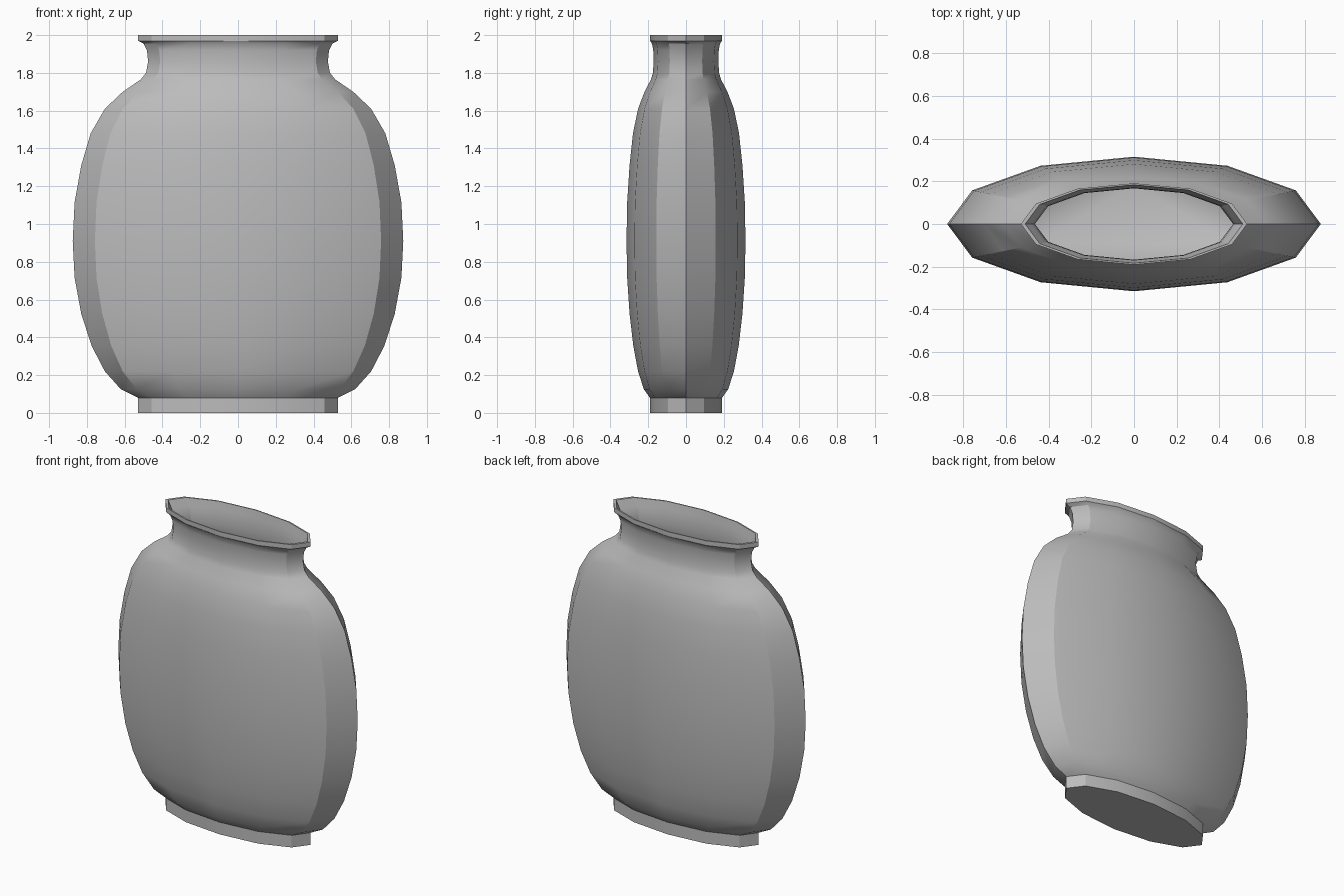
import bpy, bmesh, math

cube = bpy.data.objects.get("Cube")
if cube:
    bpy.data.objects.remove(cube, do_unlink=True)

SIDES = 12
FLATTEN = 0.36  # depth of the oval relative to its width

grey = bpy.data.materials.new("plain grey")
grey.use_nodes = True
grey.diffuse_color = (0.5, 0.5, 0.5, 1)
grey.node_tree.nodes["Principled BSDF"].inputs["Base Color"].default_value = grey.diffuse_color

# Outside profile from foot to lip, as (radius, height)
foot = [(0.53, 0.0), (0.53, 0.08)]
body = [(0.62, 0.125), (0.705, 0.22), (0.775, 0.355), (0.83, 0.525), (0.865, 0.715),
        (0.875, 0.91), (0.865, 1.115), (0.83, 1.31), (0.78, 1.48), (0.705, 1.61),
        (0.61, 1.70), (0.515, 1.765)]
neck = [(0.487, 1.80), (0.476, 1.86), (0.482, 1.92), (0.5, 1.955)]
lip = [(0.53, 1.97), (0.53, 2.0), (0.51, 2.0)]

# Inside follows the outside at a thin wall distance, down to a flat floor
WALL = 0.012
inside = [(r - WALL, z) for r, z in reversed(body + neck)] + [(0.52, 0.09)]
profile = foot + body + neck + lip + inside


def oval_ring(bm, radius, height):
    angles = [2 * math.pi * i / SIDES for i in range(SIDES)]
    return [bm.verts.new((radius * math.cos(a), radius * FLATTEN * math.sin(a), height))
            for a in angles]


# Loft the profile around the oval and cap the base and inner floor
bm = bmesh.new()
rings = [oval_ring(bm, r, z) for r, z in profile]
for low, high in zip(rings, rings[1:]):
    for i in range(SIDES):
        j = (i + 1) % SIDES
        bm.faces.new((low[i], low[j], high[j], high[i]))
bm.faces.new(list(reversed(rings[0])))
bm.faces.new(rings[-1])
bmesh.ops.recalc_face_normals(bm, faces=bm.faces)

mesh = bpy.data.meshes.new("oval_vase")
bm.to_mesh(mesh)
bm.free()
mesh.materials.append(grey)
vase = bpy.data.objects.new("oval_vase", mesh)
bpy.context.collection.objects.link(vase)

# Smooth the gentle curves and keep the strong edges
bpy.ops.object.select_all(action="DESELECT")
vase.select_set(True)
bpy.context.view_layer.objects.active = vase
bpy.ops.object.shade_smooth_by_angle(angle=math.radians(30))
